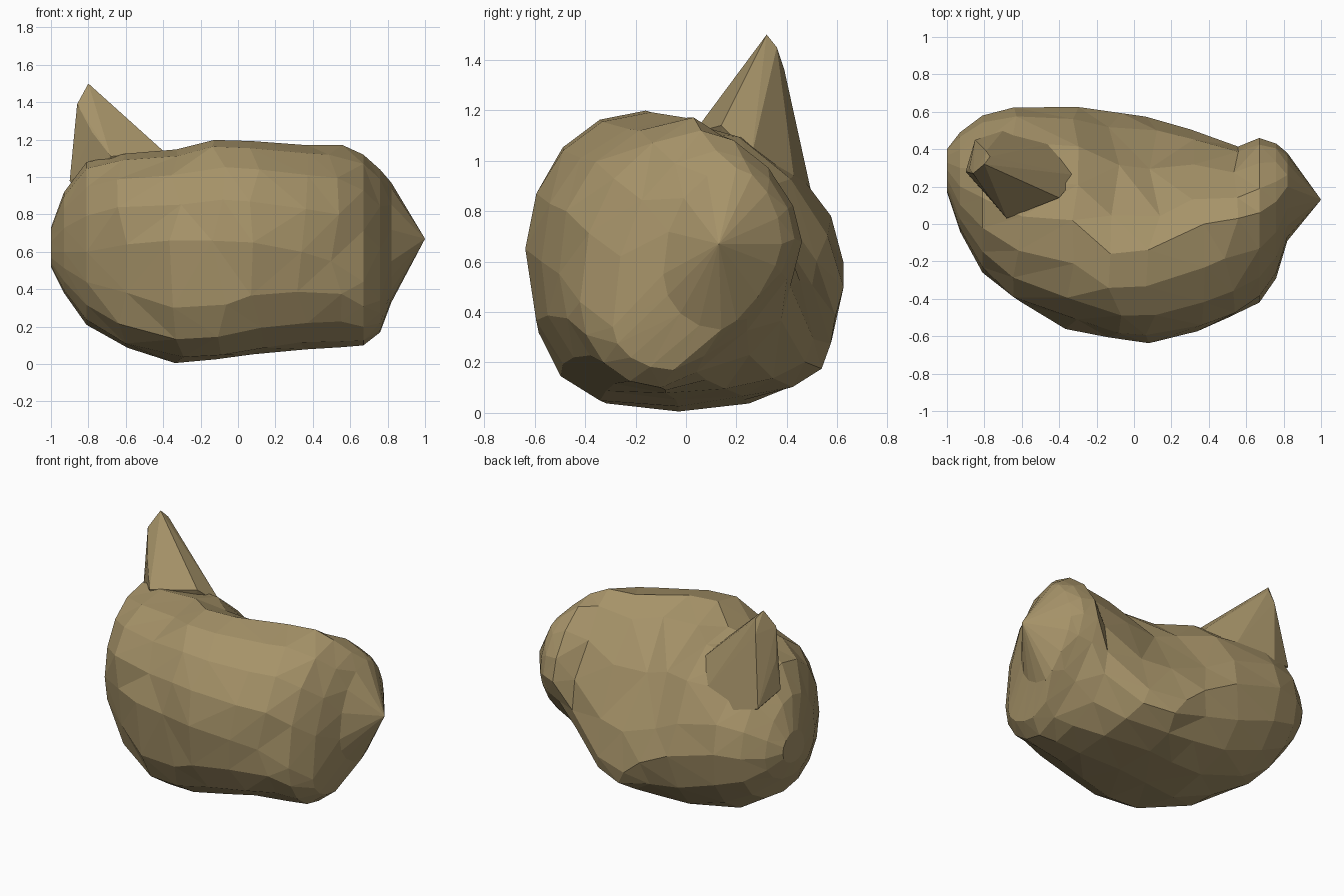
import bpy, bmesh, math, random

if "Cube" in bpy.data.objects:
    bpy.data.objects.remove(bpy.data.objects["Cube"])

random.seed(4)
SIDES = 16

# Sections along x: x, front(y,z), back(y,z), top(y,z), bottom(y,z), back-bottom roundness
SECTIONS = [
    (-1.00, (0.17, 0.60), (0.40, 0.62), (0.29, 0.73), (0.27, 0.52), 2.0),
    (-0.93, (-0.04, 0.60), (0.49, 0.60), (0.20, 0.92), (0.20, 0.38), 2.0),
    (-0.81, (-0.26, 0.60), (0.58, 0.60), (0.14, 1.08), (0.12, 0.21), 2.2),
    (-0.62, (-0.42, 0.64), (0.63, 0.60), (0.04, 1.13), (0.04, 0.08), 2.3),
    (-0.33, (-0.56, 0.66), (0.62, 0.50), (0.02, 1.15), (-0.03, 0.0), 2.3),
    (-0.10, (-0.61, 0.66), (0.60, 0.38), (-0.16, 1.20), (-0.03, 0.02), 2.2),
    (0.10, (-0.63, 0.65), (0.58, 0.27), (-0.14, 1.20), (-0.04, 0.05), 2.3),
    (0.34, (-0.58, 0.60), (0.51, 0.29), (0.00, 1.17), (-0.08, 0.08), 2.1),
    (0.52, (-0.51, 0.55), (0.42, 0.50), (0.03, 1.17), (-0.08, 0.09), 1.7),
    (0.67, (-0.42, 0.44), (0.46, 0.68), (0.06, 1.12), (-0.10, 0.10), 1.4),
    (0.76, (-0.29, 0.34), (0.43, 0.69), (0.12, 1.04), (-0.05, 0.17), 1.4),
    (0.82, (-0.09, 0.55), (0.38, 0.67), (0.20, 0.97), (0.14, 0.33), 1.4),
]
END_POINT = (1.0, 0.13, 0.67)


def section_ring(bm, s):
    x, front, back, top, bottom, n_bb = s
    # boxy lower front on the left, flat sloping upper back in the middle
    n_fb = 2 + 1.2 * math.exp(-((x + 0.25) / 0.4) ** 2)
    n_bt = 1.4 + 0.4 * min(1, ((x - 0.15) / 0.6) ** 2)
    ring = []
    for i in range(SIDES):
        a = 2 * math.pi * i / SIDES
        c, d = math.cos(a), math.sin(a)
        side = back if c > 0 else front
        cap = top if d > 0 else bottom
        n = (n_bt if d > 0 else n_bb) if c > 0 else (2.1 if d > 0 else n_fb)
        y = cap[0] + (side[0] - cap[0]) * abs(c) ** (2 / n)
        z = side[1] + (cap[1] - side[1]) * abs(d) ** (2 / n)
        # chipped look: small slides along x and tiny dents in the middle
        middle = -0.7 < x < 0.6
        shift = random.uniform(-0.04, 0.04) if middle else 0
        dent = random.uniform(0.985, 1.012) if middle else 1
        cy, cz = (front[0] + back[0]) / 2, (top[1] + bottom[1]) / 2
        ring.append(bm.verts.new((x + shift, cy + (y - cy) * dent,
                                  max(0, cz + (z - cz) * dent))))
    return ring


def finish(bm, name, mat):
    bmesh.ops.triangulate(bm, faces=bm.faces[:])
    bmesh.ops.recalc_face_normals(bm, faces=bm.faces[:])
    mesh = bpy.data.meshes.new(name)
    bm.to_mesh(mesh)
    bm.free()
    mesh.materials.append(mat)
    ob = bpy.data.objects.new(name, mesh)
    bpy.context.collection.objects.link(ob)
    return ob


stone = bpy.data.materials.new("tan_stone")
stone.diffuse_color = (0.38, 0.29, 0.14, 1)
stone.use_nodes = True
stone.node_tree.nodes["Principled BSDF"].inputs["Base Color"].default_value = stone.diffuse_color

# Boulder body: lofted sections closing to a blunt point on the right
bm = bmesh.new()
rings = [section_ring(bm, s) for s in SECTIONS]
for r0, r1 in zip(rings, rings[1:]):
    for i in range(SIDES):
        j = (i + 1) % SIDES
        bm.faces.new((r0[i], r0[j], r1[j], r1[i]))
bm.faces.new(rings[0])
tip = bm.verts.new(END_POINT)
for i in range(SIDES):
    bm.faces.new((rings[-1][i], rings[-1][(i + 1) % SIDES], tip))
boulder = finish(bm, "boulder", stone)

# Pointed horn of rock rising at the back left, spreading into the body
bm = bmesh.new()
for p in [(-0.80, 0.32, 1.50), (-0.86, 0.27, 1.39), (-0.77, 0.36, 1.45),
          (-0.79, 0.39, 1.36), (-0.88, 0.30, 1.18), (-0.90, 0.28, 0.98),
          (-0.78, 0.15, 1.24), (-0.68, 0.03, 1.11), (-0.40, 0.14, 1.14),
          (-0.30, 0.26, 1.02), (-0.45, 0.43, 0.92), (-0.70, 0.50, 0.86),
          (-0.85, 0.45, 0.90), (-0.60, 0.20, 0.65)]:
    bm.verts.new(p)
bmesh.ops.convex_hull(bm, input=bm.verts[:])
horn = finish(bm, "horn", stone)
horn.hide_render = True

# Merge the horn into the body
mod = boulder.modifiers.new("join_horn", 'BOOLEAN')
mod.operation = 'UNION'
mod.solver = 'EXACT'
mod.object = horn
bpy.context.view_layer.objects.active = boulder
boulder.select_set(True)
bpy.ops.object.modifier_apply(modifier=mod.name)
bpy.data.objects.remove(horn)
